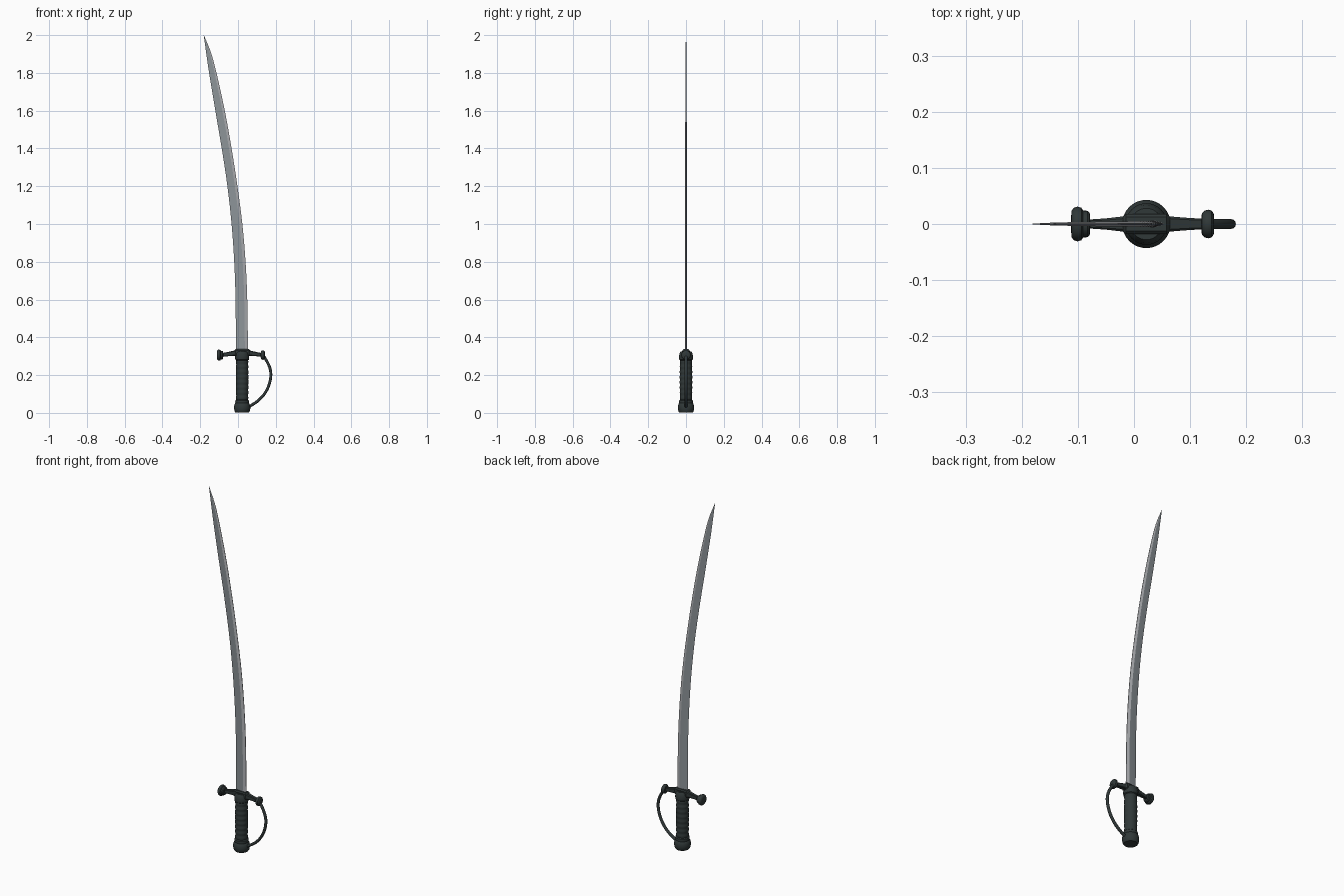
import bpy, bmesh, math
from mathutils import Vector

if "Cube" in bpy.data.objects:
    bpy.data.objects.remove(bpy.data.objects["Cube"])


def material(name, rgb):
    m = bpy.data.materials.new(name)
    m.diffuse_color = (*rgb, 1)
    m.use_nodes = True
    m.node_tree.nodes["Principled BSDF"].inputs["Base Color"].default_value = m.diffuse_color
    return m


steel = material("blade steel", (0.265, 0.295, 0.315))
bright = material("bright spine steel", (0.42, 0.43, 0.45))
dark = material("dark green grey", (0.030, 0.040, 0.040))
CX = 0.022          # axis of the grip


def loft(name, rings, mat, angle=35):
    """Skin closed rings of equal length and cap both ends."""
    bm = bmesh.new()
    vs = [[bm.verts.new(p) for p in r] for r in rings]
    n = len(rings[0])
    for a, b in zip(vs, vs[1:]):
        for i in range(n):
            j = (i + 1) % n
            bm.faces.new((a[i], a[j], b[j], b[i]))
    bm.faces.new(vs[0])
    bm.faces.new(vs[-1])
    bmesh.ops.recalc_face_normals(bm, faces=bm.faces)
    me = bpy.data.meshes.new(name)
    bm.to_mesh(me)
    bm.free()
    me.materials.append(mat)
    ob = bpy.data.objects.new(name, me)
    bpy.context.collection.objects.link(ob)
    bpy.ops.object.select_all(action='DESELECT')
    ob.select_set(True)
    bpy.context.view_layer.objects.active = ob
    bpy.ops.object.shade_smooth_by_angle(angle=math.radians(angle))
    return ob


def circle(n):
    return [(math.cos(2 * math.pi * i / n), math.sin(2 * math.pi * i / n)) for i in range(n)]


def lathe(name, profile, axis='Z', origin=(CX, 0, 0), n=32, squash=1.0):
    """Profile holds (radius, position along axis)."""
    rings = []
    for r, h in profile:
        if axis == 'Z':
            rings.append([Vector(origin) + Vector((r * c, r * s, h)) for c, s in circle(n)])
        else:
            rings.append([Vector(origin) + Vector((h, r * c, r * s * squash)) for c, s in circle(n)])
    return loft(name, rings, dark)


def spline(pts, steps):
    """Catmull-Rom curve through tuples of any size."""
    p = [Vector(q) for q in pts]
    p = [2 * p[0] - p[1]] + p + [2 * p[-1] - p[-2]]
    out = []
    for i in range(1, len(p) - 2):
        a, b, c, d = p[i - 1:i + 3]
        for k in range(steps):
            t = k / steps
            out.append(0.5 * (2 * b + (c - a) * t + (2 * a - 5 * b + 4 * c - d) * t * t
                              + (3 * b - a - 3 * c + d) * t ** 3))
    return out + [p[-2]]


# Blade: (height, cutting edge x, spine x, half thickness)
stations = [(0.32, -0.011, 0.053, 0.0064), (0.6, -0.013, 0.049, 0.006),
            (0.8, -0.020, 0.040, 0.0056), (1.0, -0.034, 0.023, 0.0052),
            (1.2, -0.056, -0.003, 0.0048), (1.4, -0.086, -0.034, 0.0043),
            (1.6, -0.120, -0.070, 0.0038), (1.8, -0.153, -0.114, 0.003),
            (1.91, -0.169, -0.144, 0.0022), (2.0, -0.1815, -0.1805, 0.0006)]
# section: long wedge to the cutting edge, short bevel to the spine
half = [(0.45, 0.75), (0.74, 1.0), (1.0, 0.2)]
section = [(0, 0)] + half + [(u, -v) for u, v in reversed(half)]
blade = loft("blade", [[(l + (r - l) * u, t * v, z) for u, v in section]
                       for z, l, r, t in spline([Vector(s) for s in stations], 4)], steel, 10)

# Brighter bevel along the spine: faces turned towards +x
blade.data.materials.append(bright)
for f in blade.data.polygons:
    if f.normal.x > 0.15:
        f.material_index = 1

# Pommel
lathe("pommel", [(0.028, 0.002), (0.035, 0.001), (0.040, 0.008), (0.043, 0.022), (0.043, 0.034),
                 (0.040, 0.046), (0.036, 0.052), (0.037, 0.058), (0.036, 0.066), (0.031, 0.070)])

# Ribbed grip
grip = []
ribs, z0, z1 = 8, 0.066, 0.285
for i in range(ribs * 6 + 1):
    f = i / (ribs * 6)
    swell = 0.0305 + 0.0015 * math.sin(math.pi * f)
    grip.append((swell + 0.0019 * math.sin(math.pi * ribs * f) ** 2, z0 + (z1 - z0) * f))
lathe("grip", grip)

# Collar under the guard
lathe("grip_collar", [(0.031, 0.278), (0.036, 0.282), (0.037, 0.290), (0.037, 0.300),
                      (0.034, 0.316), (0.028, 0.326)])

# Cross guard: (x, half depth, bottom z, top z)
bar = [(-0.095, 0.007, 0.297, 0.315), (-0.05, 0.010, 0.300, 0.323), (-0.020, 0.0135, 0.302, 0.330),
       (-0.014, 0.018, 0.300, 0.337), (0.058, 0.018, 0.300, 0.337), (0.064, 0.0135, 0.302, 0.330),
       (0.095, 0.011, 0.300, 0.323), (0.130, 0.009, 0.297, 0.315)]
rings = []
for x, d, b, t in bar:
    c = 0.3 * d
    rings.append([(x, -d, b + c), (x, -d + c, b), (x, d - c, b), (x, d, b + c),
                  (x, d, t - c), (x, d - c, t), (x, -d + c, t), (x, -d, t - c)])
loft("cross_guard", rings, dark, 30)

# Rounded ends of the guard
lathe("left_finial", [(0.014, -0.112), (0.024, -0.111), (0.029, -0.107), (0.031, -0.101),
                      (0.029, -0.094), (0.024, -0.0905), (0.0235, -0.083), (0.020, -0.079),
                      (0.010, -0.078)], 'X', (0, 0, 0.306), 24, 0.95)
lathe("right_finial", [(0.010, 0.120), (0.019, 0.121), (0.024, 0.126), (0.0255, 0.132),
                       (0.024, 0.138), (0.019, 0.142), (0.010, 0.143)], 'X', (0, 0, 0.306), 24, 1.0)

# Knuckle bow sweeping from the guard to the pommel
path = spline([(0.132, 0, 0.306), (0.152, 0, 0.275), (0.168, 0, 0.240), (0.174, 0, 0.205),
               (0.169, 0, 0.165), (0.154, 0, 0.124), (0.130, 0, 0.088), (0.098, 0, 0.058),
               (0.050, 0, 0.028)], 4)
rings = []
for i, p in enumerate(path):
    tan = (path[min(i + 1, len(path) - 1)] - path[max(i - 1, 0)]).normalized()
    side = tan.cross(Vector((0, 1, 0)))
    rings.append([p + side * 0.0075 * c + Vector((0, 0.0085 * s, 0)) for c, s in circle(12)])
loft("knuckle_bow", rings, dark)
